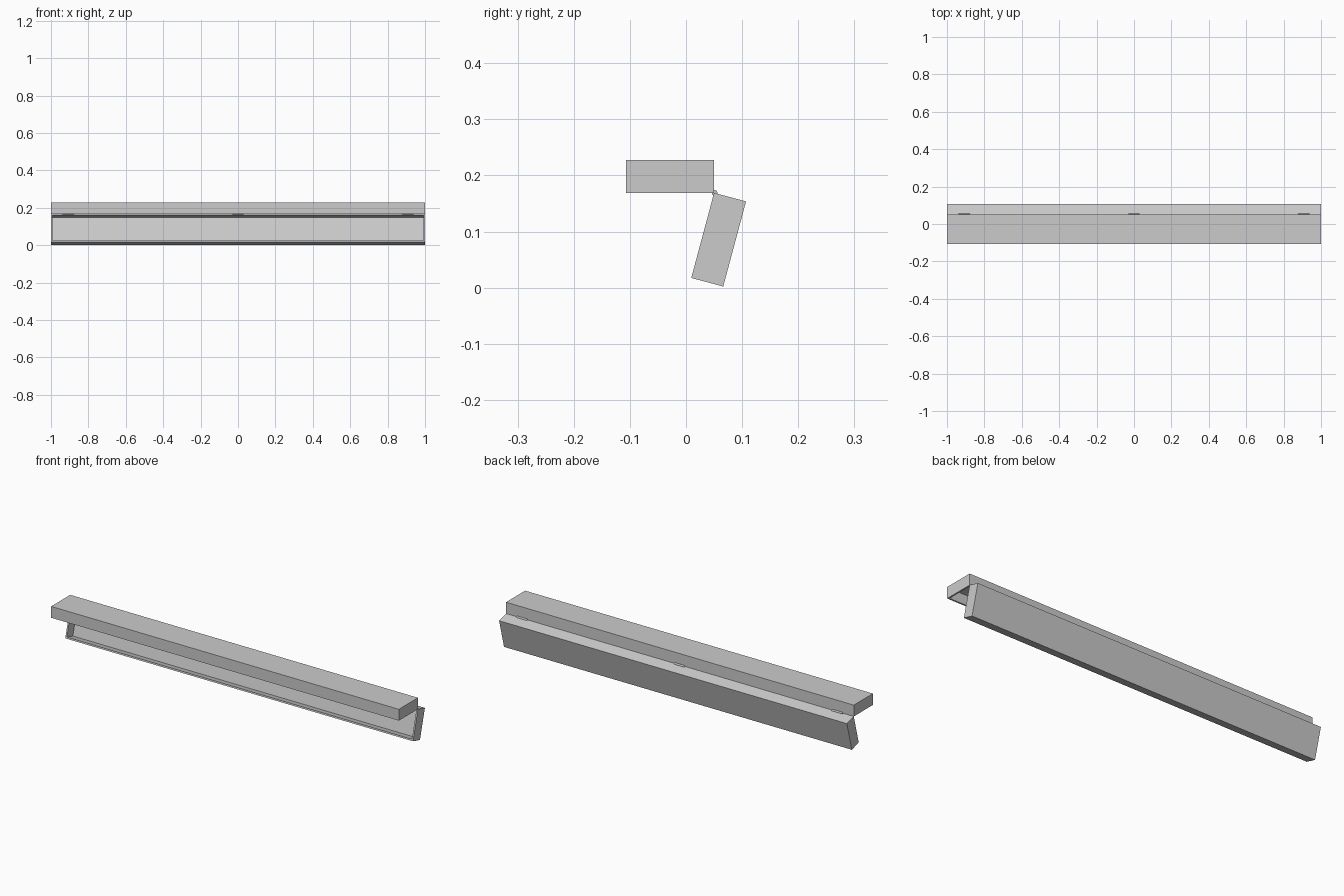
import bpy, bmesh
from math import radians, pi
from mathutils import Matrix, Vector

if "Cube" in bpy.data.objects:
    bpy.data.objects.remove(bpy.data.objects["Cube"])

LENGTH, WIDTH, DEPTH = 2.0, 0.157, 0.059
WALL = 0.008
HINGE = Vector((0, 0.05, 0.169))


def tray(name, matrix):
    """Open tray: hinge edge on the local x axis, body toward -y, opening at z = 0."""
    bm = bmesh.new()
    bmesh.ops.create_cube(bm, size=1, matrix=Matrix.Translation((0, -WIDTH / 2, -DEPTH / 2))
                          @ Matrix.Diagonal((LENGTH, WIDTH, DEPTH, 1)))
    top = max(bm.faces, key=lambda f: f.calc_center_median().z)
    # inset the rim, then push the cavity down
    bmesh.ops.inset_region(bm, faces=[top], thickness=WALL, use_even_offset=True)
    new = bmesh.ops.extrude_face_region(bm, geom=[top])["geom"]
    bmesh.ops.translate(bm, vec=(0, 0, WALL - DEPTH),
                        verts=[v for v in new if isinstance(v, bmesh.types.BMVert)])
    if top.is_valid:
        bmesh.ops.delete(bm, geom=[top], context='FACES_ONLY')
    bm.transform(matrix)
    bmesh.ops.recalc_face_normals(bm, faces=bm.faces)
    me = bpy.data.meshes.new(name)
    bm.to_mesh(me)
    bm.free()
    ob = bpy.data.objects.new(name, me)
    bpy.context.collection.objects.link(ob)
    return ob


# Upper half: opening faces down
tray("case_lid", Matrix.Translation(HINGE) @ Matrix.Diagonal((1, 1, -1, 1)))

# Lower half: swung open around the hinge
tray("case_base", Matrix.Translation(HINGE) @ Matrix.Rotation(radians(75), 4, 'X'))

# Hinge barrels
for name, x in (("left", -0.907), ("middle", 0), ("right", 0.907)):
    bpy.ops.mesh.primitive_cylinder_add(vertices=16, radius=0.005, depth=0.06,
                                        location=HINGE + Vector((x, 0.001, 0)),
                                        rotation=(0, pi / 2, 0))
    bpy.context.object.name = "hinge_barrel_" + name
    bpy.ops.object.shade_smooth_by_angle()
